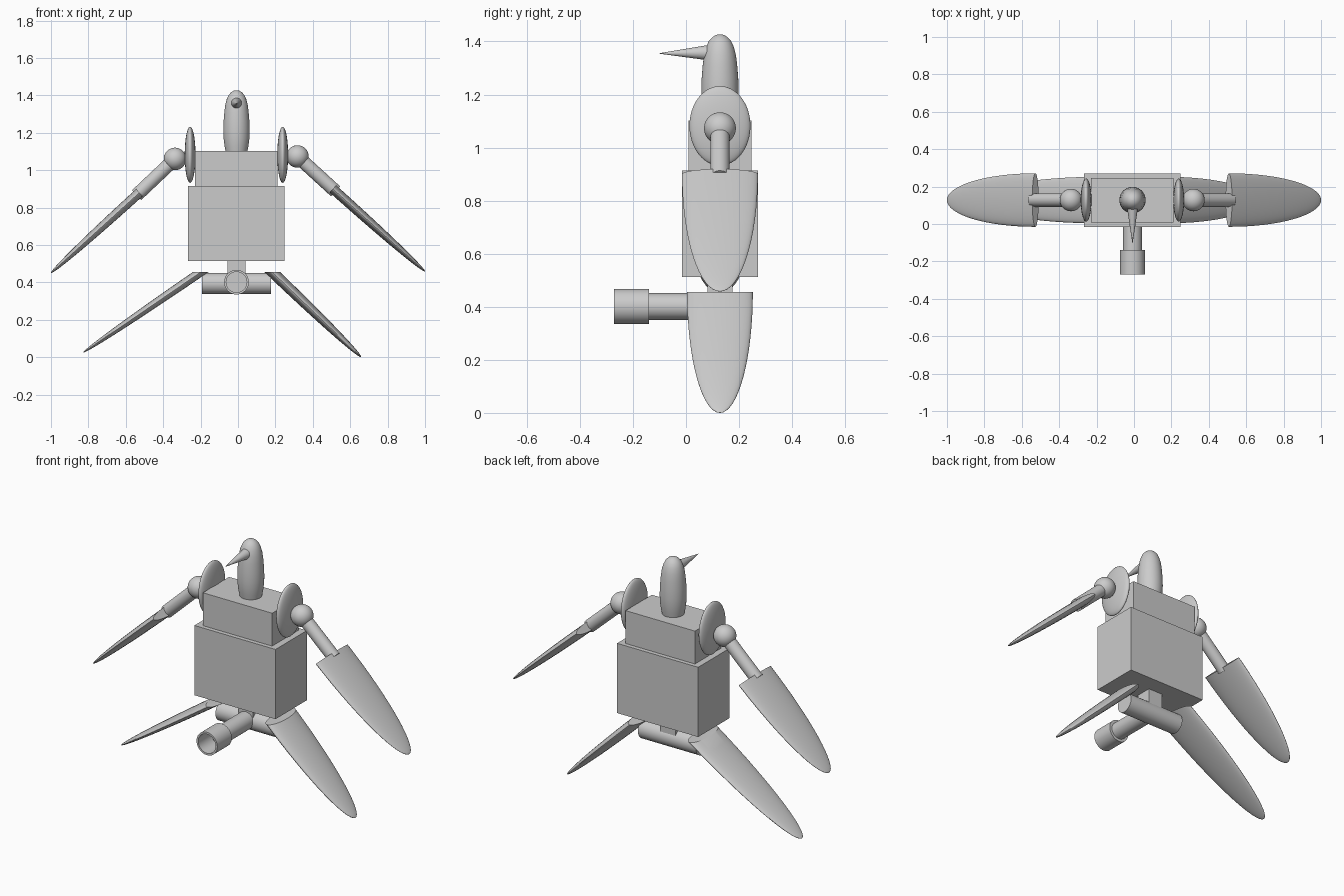
import bpy, math
from mathutils import Vector

if "Cube" in bpy.data.objects:
    bpy.data.objects.remove(bpy.data.objects["Cube"])

CX, CY = -0.008, 0.128   # centre line of the body
N = 40


def make(name, verts, faces):
    me = bpy.data.meshes.new(name)
    me.from_pydata([tuple(v) for v in verts], [], faces)
    me.update()
    ob = bpy.data.objects.new(name, me)
    bpy.context.collection.objects.link(ob)
    me.shade_smooth()
    me.set_sharp_from_angle(angle=math.radians(35))
    return ob


def loft(name, rings):
    """rings: (centre, axis_a, axis_b) ellipses, skinned and capped."""
    verts, faces = [], []
    for c, a, b in rings:
        for i in range(N):
            t = 2 * math.pi * i / N
            verts.append(Vector(c) + Vector(a) * math.cos(t) + Vector(b) * math.sin(t))
    for r in range(len(rings) - 1):
        for i in range(N):
            j = (i + 1) % N
            faces.append((r * N + i, r * N + j, (r + 1) * N + j, (r + 1) * N + i))
    faces.append(tuple(reversed(range(N))))
    faces.append(tuple(range((len(rings) - 1) * N, len(rings) * N)))
    return make(name, verts, faces)


def lathe(name, start, direction, profile):
    """profile: (distance along axis, radius)."""
    d = Vector(direction).normalized()
    a = d.orthogonal().normalized()
    b = d.cross(a)
    return loft(name, [(Vector(start) + d * h, a * r, b * r) for h, r in profile])


def rod(name, p, q, r):
    p, q = Vector(p), Vector(q)
    return lathe(name, p, q - p, [(0, r), ((q - p).length, r)])


def half_ellipsoid(name, root, tip, a, b):
    """Blade with a flat elliptical root that rounds off to the tip."""
    root, tip, a, b = map(Vector, (root, tip, a, b))
    rings = []
    for k in range(17):
        t = math.pi / 2 * k / 16
        s = max(math.cos(t), 0.004)
        rings.append((root + (tip - root) * math.sin(t), a * s, b * s))
    return loft(name, rings)


def ellipsoid(name, c, rx, ry, rz):
    rings = []
    for k in range(25):
        t = math.pi * k / 24
        s = max(math.sin(t), 0.002)
        rings.append((Vector(c) - Vector((0, 0, rz * math.cos(t))), (rx * s, 0, 0), (0, ry * s, 0)))
    return loft(name, rings)


def box(name, x0, x1, y0, y1, z0, z1):
    v = [(x, y, z) for z in (z0, z1) for x, y in ((x0, y0), (x1, y0), (x1, y1), (x0, y1))]
    f = [(3, 2, 1, 0), (4, 5, 6, 7)] + [(i, (i + 1) % 4, (i + 1) % 4 + 4, i + 4) for i in range(4)]
    return make(name, v, f)


# Torso
box("body", -0.267, 0.249, CY - 0.143, CY + 0.143, 0.513, 0.914)
box("chest", -0.23, 0.211, CY - 0.119, CY + 0.119, 0.914, 1.103)
box("waist", CX - 0.047, CX + 0.047, CY - 0.047, CY + 0.047, 0.40, 0.513)

# Head and beak
lathe("head", (CX, CY, 1.09), (0, 0, 1),
      [(0, 0.056), (0.04, 0.064), (0.08, 0.069), (0.12, 0.0705), (0.17, 0.069), (0.22, 0.065),
       (0.26, 0.060), (0.29, 0.052), (0.312, 0.042), (0.327, 0.028), (0.335, 0.014), (0.337, 0.001)])
lathe("beak", (CX, CY - 0.03, 1.358), (0, -1, -0.015), [(0, 0.031), (0.198, 0.001)])

# Shoulders, arms and wing blades
sides = {"left": ((-0.256, 1.082), (-0.337, 1.06), (-0.527, 0.88), (-1.0, 0.45)),
         "right": ((0.239, 1.082), (0.318, 1.073), (0.507, 0.90), (1.0, 0.458))}
for side, (plate, ball, root, tip) in sides.items():
    P = lambda p: Vector((p[0], CY, p[1]))
    ellipsoid(side + "_shoulder_plate", P(plate), 0.029, 0.115, 0.15)
    ellipsoid(side + "_shoulder_ball", P(ball), 0.06, 0.06, 0.06)
    d = (P(tip) - P(root)).normalized()
    rod(side + "_arm", P(ball), P(root) + d * 0.02, 0.036)
    n = Vector((0, 1, 0)).cross(d)
    half_ellipsoid(side + "_wing", P(root), P(tip), n * 0.026, (d.cross(n)) * 0.143)

# Hip bar and leg blades with level tops
rod("hip_bar", (-0.193, CY, 0.394), (0.176, CY, 0.394), 0.057)
for side, x, tip in (("left", -0.198, (-0.826, CY, 0.025)), ("right", 0.182, (0.657, CY, 0.0))):
    half_ellipsoid(side + "_leg", (x, CY, 0.456), tip, (-0.042, 0, 0), (0, 0.124, 0))

# Front tube with a hollow muzzle
rod("tube", (CX, CY, 0.401), (CX, -0.14, 0.401), 0.05)
lathe("muzzle", (CX, -0.139, 0.401), (0, -1, 0),
      [(0, 0.066), (0.132, 0.066), (0.132, 0.055), (0.012, 0.055)])
